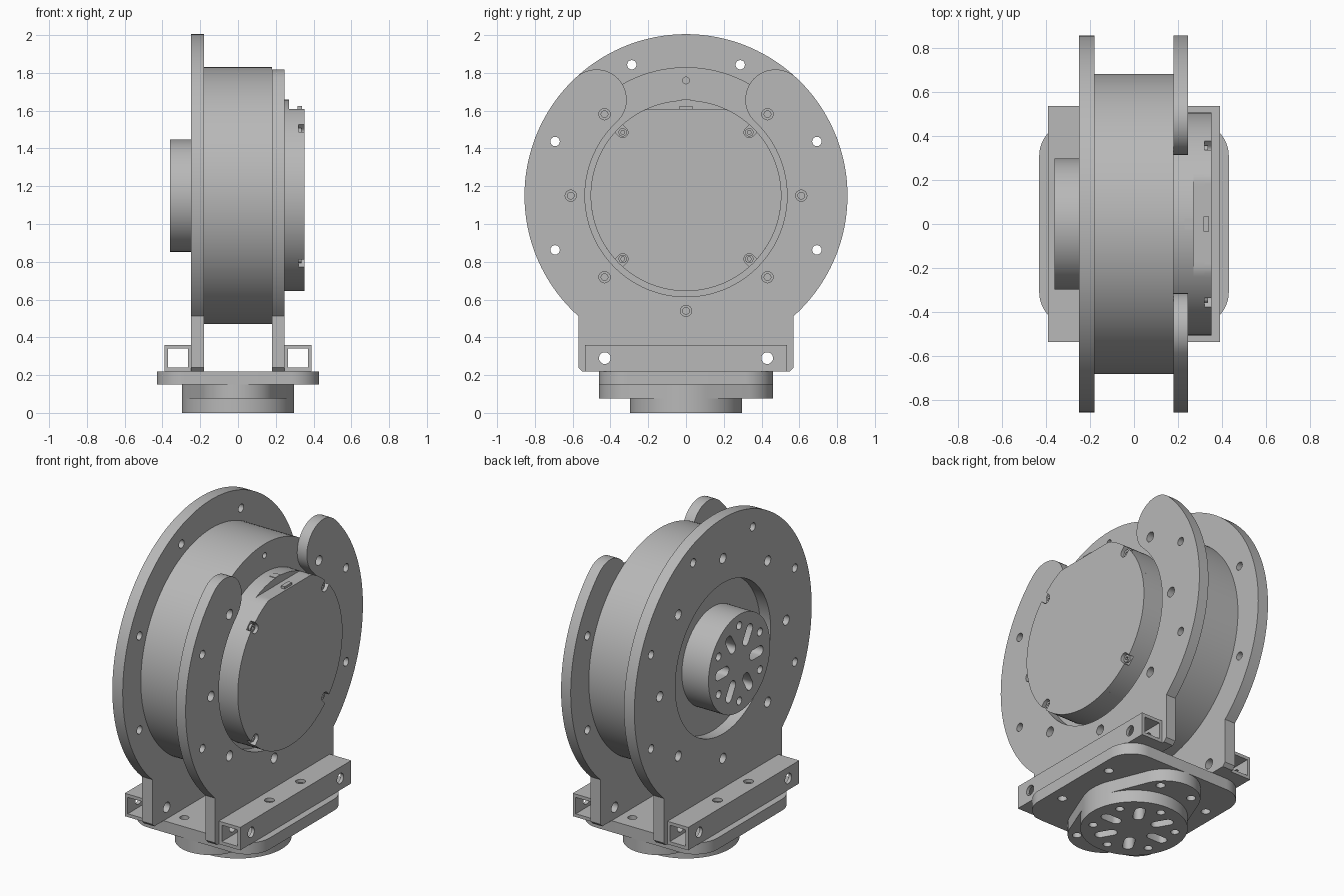
import bpy, bmesh, math
from mathutils import Matrix

cube = bpy.data.objects.get("Cube")
if cube:
    bpy.data.objects.remove(cube, do_unlink=True)

grey = bpy.data.materials.new("machined_grey")
grey.use_nodes = True
COLOUR = (0.48, 0.48, 0.48, 1)
grey.diffuse_color = COLOUR
grey.node_tree.nodes["Principled BSDF"].inputs["Base Color"].default_value = COLOUR

CZ = 1.15  # height of the main axis
# local x, y, z become world y, z, x
ALONG_X = Matrix(((0, 0, 1, 0), (1, 0, 0, 0), (0, 1, 0, 0), (0, 0, 0, 1)))


def arc(cx, cy, r, a0, a1, n=48):
    angles = [math.radians(a0 + (a1 - a0) * i / n) for i in range(n + 1)]
    return [(cx + r * math.cos(a), cy + r * math.sin(a)) for a in angles]


def circle(cx, cy, r, n=24):
    return arc(cx, cy, r, 0, 360, n)


def polar(r, a, cy=0):
    return r * math.cos(math.radians(a)), cy + r * math.sin(math.radians(a))


def rect(u0, v0, u1, v1):
    return [(u0, v0), (u1, v0), (u1, v1), (u0, v1)]


def ring_of_holes(r, hole_r, count, start, cy=0, n=16):
    return [circle(*polar(r, start + 360 * i / count, cy), hole_r, n) for i in range(count)]


def slab(name, loops, lo, hi, axis="x"):
    """Extrude an outline (first loop) with holes (other loops) from lo to hi."""
    curve = bpy.data.curves.new(name, "CURVE")
    curve.dimensions = "2D"
    curve.fill_mode = "BOTH"
    curve.extrude = (hi - lo) / 2
    for loop in loops:
        pts = [p for i, p in enumerate(loop) if math.dist(p, loop[i - 1]) > 1e-4]
        spline = curve.splines.new("POLY")
        spline.points.add(len(pts) - 1)
        for sp, p in zip(spline.points, pts):
            sp.co = (p[0], p[1], 0, 1)
        spline.use_cyclic_u = True
    temp = bpy.data.objects.new(name + "_outline", curve)
    bpy.context.collection.objects.link(temp)
    bpy.context.view_layer.update()
    mesh = bpy.data.meshes.new_from_object(temp.evaluated_get(bpy.context.evaluated_depsgraph_get()))
    bpy.data.objects.remove(temp, do_unlink=True)
    bm = bmesh.new()
    bm.from_mesh(mesh)
    bmesh.ops.remove_doubles(bm, verts=bm.verts, dist=1e-5)
    bmesh.ops.translate(bm, verts=bm.verts, vec=(0, 0, (lo + hi) / 2))
    if axis == "x":
        bm.transform(ALONG_X)
    bmesh.ops.recalc_face_normals(bm, faces=bm.faces)
    bm.to_mesh(mesh)
    bm.free()
    mesh.materials.clear()
    mesh.materials.append(grey)
    obj = bpy.data.objects.new(name, mesh)
    bpy.context.collection.objects.link(obj)
    bpy.ops.object.select_all(action="DESELECT")
    obj.select_set(True)
    bpy.context.view_layer.objects.active = obj
    bpy.ops.object.shade_smooth_by_angle(angle=math.radians(30))
    return obj


def slot(r0, r1, w, a, cy):
    """Radial slot with round ends."""
    return (arc(*polar(r1, a, cy), w, a - 90, a + 90, 8)
            + arc(*polar(r0, a, cy), w, a + 90, a + 270, 8))


def flange_holes(cy):
    slots = [slot(0.13, 0.2, 0.03, 60 * i, cy) for i in range(6)]
    return slots + ring_of_holes(0.23, 0.024, 6, 30, cy)


# Side plates
NECK = 48.2
foot = ([(-0.57, 0.24), (-0.55, 0.22), (0.55, 0.22), (0.57, 0.24)])
feet_holes = [circle(s * 0.43, 0.29, 0.031) for s in (-1, 1)]
screw_holes = ring_of_holes(0.61, 0.03, 8, 0, CZ)
full_outline = arc(0, CZ, 0.855, -NECK, 180 + NECK, 128) + foot
slab("right_side_plate",
     [full_outline, circle(0, CZ, 0.46, 96)] + screw_holes + feet_holes
     + [h for i, h in enumerate(ring_of_holes(0.75, 0.025, 8, 22.5, CZ)) if i not in (5, 6)],
     -0.25, -0.18)

TIP = 47
horned_outline = (arc(0, CZ, 0.855, -NECK, TIP)
                  + arc(*polar(0.695, TIP, CZ), 0.16, TIP, TIP + 180, 24)
                  + arc(0, CZ, 0.535, TIP, -180 - TIP, 96)
                  + arc(*polar(0.695, 180 - TIP, CZ), 0.16, 360 - TIP, 540 - TIP, 24)
                  + arc(0, CZ, 0.855, 180 - TIP, 180 + NECK) + foot)
slab("left_side_plate",
     [horned_outline] + [h for i, h in enumerate(screw_holes) if i != 2] + feet_holes
     + [h for i, h in enumerate(ring_of_holes(0.75, 0.025, 8, 22.5, CZ)) if i in (0, 3, 4, 7)],
     0.18, 0.245)

# Motor drum with tapped ends
drum = circle(0, CZ, 0.68, 128)
tapped = ring_of_holes(0.61, 0.018, 8, 0, CZ)
slab("motor_drum", [drum], -0.14, 0.14)
slab("drum_right_end", [drum] + tapped, -0.18, -0.14)
slab("drum_left_end", [drum] + tapped, 0.14, 0.18)

# Output hub
hub = circle(0, CZ, 0.297, 96)
slab("hub_core", [hub], -0.27, -0.18)
slab("hub_face", [hub] + flange_holes(CZ), -0.36, -0.27)

# Rear cap with a flat top and four screw notches
R, W = 0.505, 0.028


def flatten(pts):
    return [(u, min(v, CZ + 0.46)) for u, v in pts]


notched = []
half = math.degrees(math.asin(W / R))
for k in range(4):
    a = 45 + 90 * k
    notched += arc(0, CZ, R, a - 90 + half, a - half, 32)
    notched += arc(*polar(0.474, a, CZ), W, a - 90, a - 270, 12)
slab("cap_base", [circle(0, CZ, R, 128)], 0.18, 0.27)
slab("cap_body", [flatten(circle(0, CZ, R, 128))], 0.27, 0.32)
slab("cap_lid", [flatten(notched)], 0.32, 0.352)
for k in range(4):
    c = polar(0.474, 45 + 90 * k, CZ)
    slab("cap_screw", [circle(*c, 0.022), circle(*c, 0.011, 6)], 0.32, 0.335)
slab("connector", [rect(-0.035, 1.6, 0.035, 1.625)], 0.315, 0.34)
slab("connector_tab", [rect(-0.025, 1.62, 0.025, 1.658)], 0.23, 0.27)

# Square mounting tubes, each made of four walls
T = 0.02
for side, label in ((1, "left"), (-1, "right")):
    for x0, x1, part in ((0.245, 0.245 + T, "inner"), (0.39 - T, 0.39, "outer")):
        lo, hi = sorted((side * x0, side * x1))
        slab(f"{label}_tube_{part}_wall", [rect(-0.535, 0.22, 0.535, 0.36)] + feet_holes, lo, hi)
    lo, hi = sorted((side * (0.245 + T), side * (0.39 - T)))
    mid = (lo + hi) / 2
    for z, part in ((0.22, "bottom"), (0.36 - T, "top")):
        holes = [circle(mid, s * 0.15, 0.028) for s in (-1, 1)]
        slab(f"{label}_tube_{part}_wall", [rect(lo, -0.535, hi, 0.535)] + holes, z, z + T, "z")

# Base plate, oval spacer and lower flange
base = []
for i, (sx, sy) in enumerate(((1, 1), (-1, 1), (-1, -1), (1, -1))):
    base += arc(sx * 0.28, sy * 0.31, 0.15, 90 * i, 90 * i + 90, 16)
end_holes = [circle(x, s * 0.36, 0.026) for s in (-1, 1) for x in (-0.11, 0.11)]
base_holes = [circle(x, s * 0.2, 0.026) for s in (-1, 1) for x in (-0.35, 0.35)]
slab("base_plate", [base] + end_holes + base_holes, 0.15, 0.22, "z")

tilt = math.degrees(math.asin((0.297 - 0.2) / 0.26))
spacer = (arc(0, 0, 0.297, -tilt, tilt, 12)
          + arc(0, 0.26, 0.2, tilt, 180 - tilt, 32)
          + arc(0, 0, 0.297, 180 - tilt, 180 + tilt, 12)
          + arc(0, -0.26, 0.2, 180 + tilt, 360 - tilt, 32))
slab("oval_spacer", [spacer] + end_holes, 0.075, 0.15, "z")
slab("lower_flange", [circle(0, 0, 0.297, 96)] + flange_holes(0), 0, 0.075, "z")
